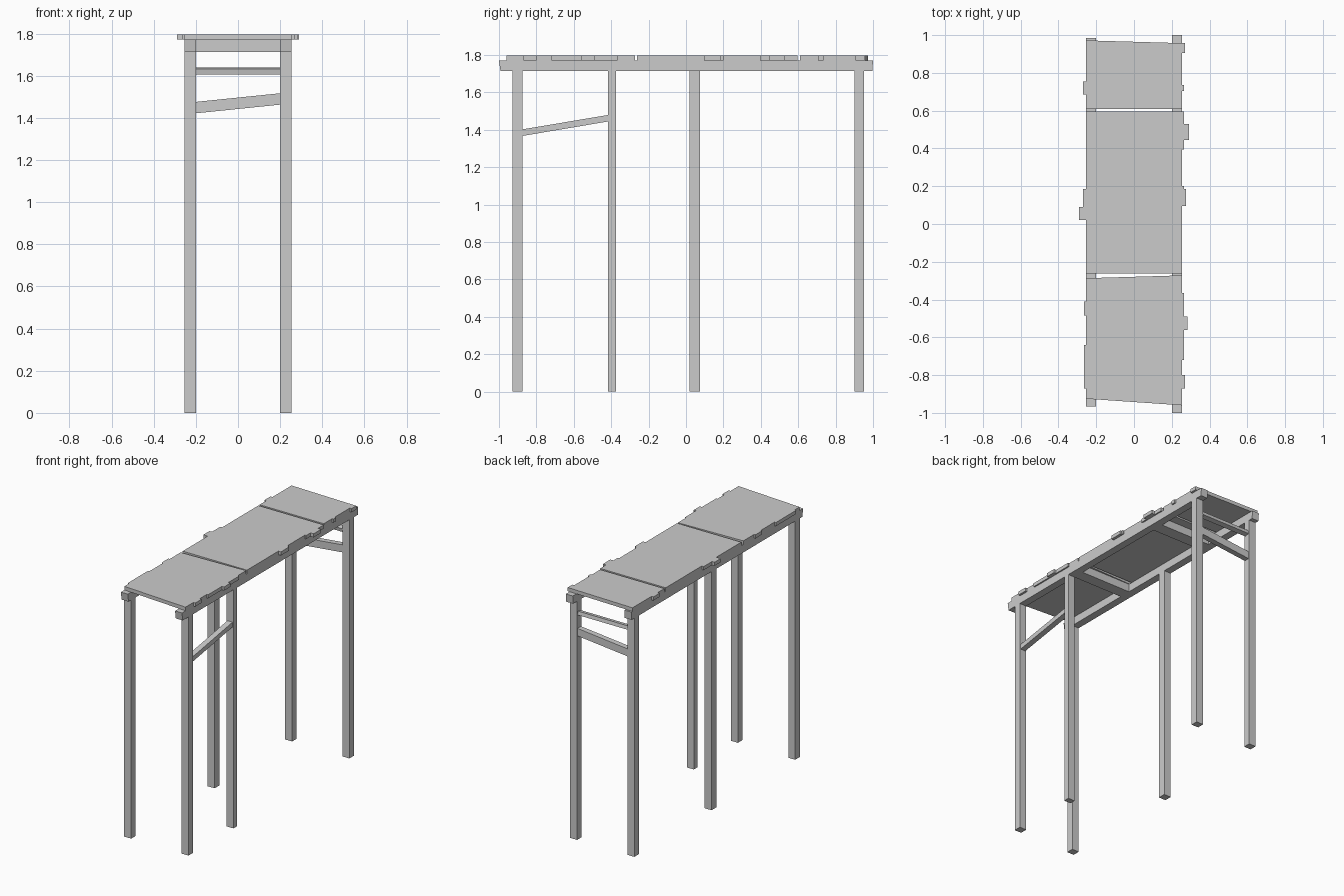
import bpy, bmesh
from math import radians
from mathutils import Matrix, Vector

if "Cube" in bpy.data.objects:
    bpy.data.objects.remove(bpy.data.objects["Cube"])

EDGE = 0.255            # half width of the deck and frame
INNER = 0.20            # inner face of legs and beams
BEAM_Z0, BEAM_Z1, TOP = 1.714, 1.771, 1.797


def prism(name, outline, offset):
    """Extrude a flat 3D outline along an offset vector."""
    bm = bmesh.new()
    face = bm.faces.new([bm.verts.new(p) for p in outline])
    new = bmesh.ops.extrude_face_region(bm, geom=[face])["geom"]
    bmesh.ops.translate(bm, vec=Vector(offset),
                        verts=[v for v in new if isinstance(v, bmesh.types.BMVert)])
    if not any(len(f.verts) == len(outline) and f is face for f in bm.faces):
        bm.faces.new([v for v in bm.verts][:len(outline)])
    bmesh.ops.recalc_face_normals(bm, faces=bm.faces[:])
    mesh = bpy.data.meshes.new(name)
    bm.to_mesh(mesh)
    bm.free()
    obj = bpy.data.objects.new(name, mesh)
    bpy.context.collection.objects.link(obj)
    return obj


def box(name, x0, x1, y0, y1, z0, z1):
    return prism(name, [(x0, y0, z0), (x1, y0, z0), (x1, y1, z0), (x0, y1, z0)],
                 (0, 0, z1 - z0))


def side_steps(y_start, y_end, steps):
    """Stepped plank-end edge: each step gives the y where a new reach begins."""
    pts, reach = [(EDGE, y_start)], EDGE
    for y, new_reach in steps:
        pts += [(reach, y), (new_reach, y)]
        reach = new_reach
    return pts + [(reach, y_end)]


def deck(name, front, back, left, right):
    """Deck panel; front and back are (left y, right y) of the end edges."""
    pts = side_steps(front[1], back[1], right)
    pts += [(-x, y) for x, y in reversed(side_steps(front[0], back[0], left))]
    return prism(name, [(x, y, BEAM_Z1) for x, y in pts], (0, 0, TOP - BEAM_Z1))


# Legs: the middle pair is staggered
for label, side, spans in (
        ("left", -1, [(-0.927, -0.875), (0.02, 0.074), (0.90, 0.951)]),
        ("right", 1, [(-0.927, -0.875), (-0.416, -0.374), (0.90, 0.951)])):
    for place, (y0, y1) in zip(("front", "middle", "back"), spans):
        xs = sorted((side * INNER, side * EDGE))
        box(f"{place}_{label}_leg", *xs, y0, y1, 0, BEAM_Z0)

# Long beams with slightly slanted ends
for label, x0, y0, y1 in (("left", -EDGE, -0.965, 0.985), ("right", INNER, -1.0, 1.0)):
    prism(f"{label}_beam",
          [(x0, y0 + 0.008, BEAM_Z0), (x0, y1 - 0.004, BEAM_Z0),
           (x0, y1, BEAM_Z1), (x0, y0, BEAM_Z1)], (EDGE - INNER, 0, 0))

# Cross members under the deck
for label, y0, y1 in (("front", -0.375, -0.29), ("back", 0.44, 0.53)):
    box(f"{label}_crossbar", -INNER, INNER, y0, y1, BEAM_Z0, BEAM_Z1)

# Deck panels with uneven plank ends
deck("front_deck", (-0.925, -0.96), (-0.287, -0.272),
     [(-0.87, 0.266), (-0.64, EDGE), (-0.485, 0.266), (-0.41, EDGE)],
     [(-0.87, 0.27), (-0.80, EDGE), (-0.72, 0.265), (-0.56, 0.282),
      (-0.49, 0.265), (-0.365, EDGE)])
deck("middle_deck", (-0.263, -0.263), (0.595, 0.595),
     [(0.02, 0.29), (0.09, 0.27), (0.185, EDGE)],
     [(0.095, 0.275), (0.185, 0.265), (0.20, EDGE), (0.395, 0.265),
      (0.445, 0.29), (0.53, 0.265)])
deck("back_deck", (0.61, 0.61), (0.972, 0.957),
     [(0.685, 0.27), (0.755, EDGE)],
     [(0.705, 0.265), (0.735, EDGE), (0.905, 0.27)])

# Slanted side brace between the right front and middle legs
prism("side_brace", [(0.207, -0.877, 1.367), (0.207, -0.414, 1.445),
                     (0.207, -0.414, 1.48), (0.207, -0.877, 1.402)], (0.041, 0, 0))

# Slanted lower rail between the back legs
prism("lower_back_rail", [(-INNER, 0.905, 1.422), (INNER, 0.905, 1.463),
                          (INNER, 0.905, 1.517), (-INNER, 0.905, 1.476)], (0, 0.04, 0))

# Thin, slightly rolled upper rail between the back legs
rail = box("upper_back_rail", -INNER, INNER, -0.018, 0.018, -0.013, 0.013)
rail.data.transform(Matrix.Translation((0, 0.925, 1.623)) @ Matrix.Rotation(radians(11), 4, 'X'))
